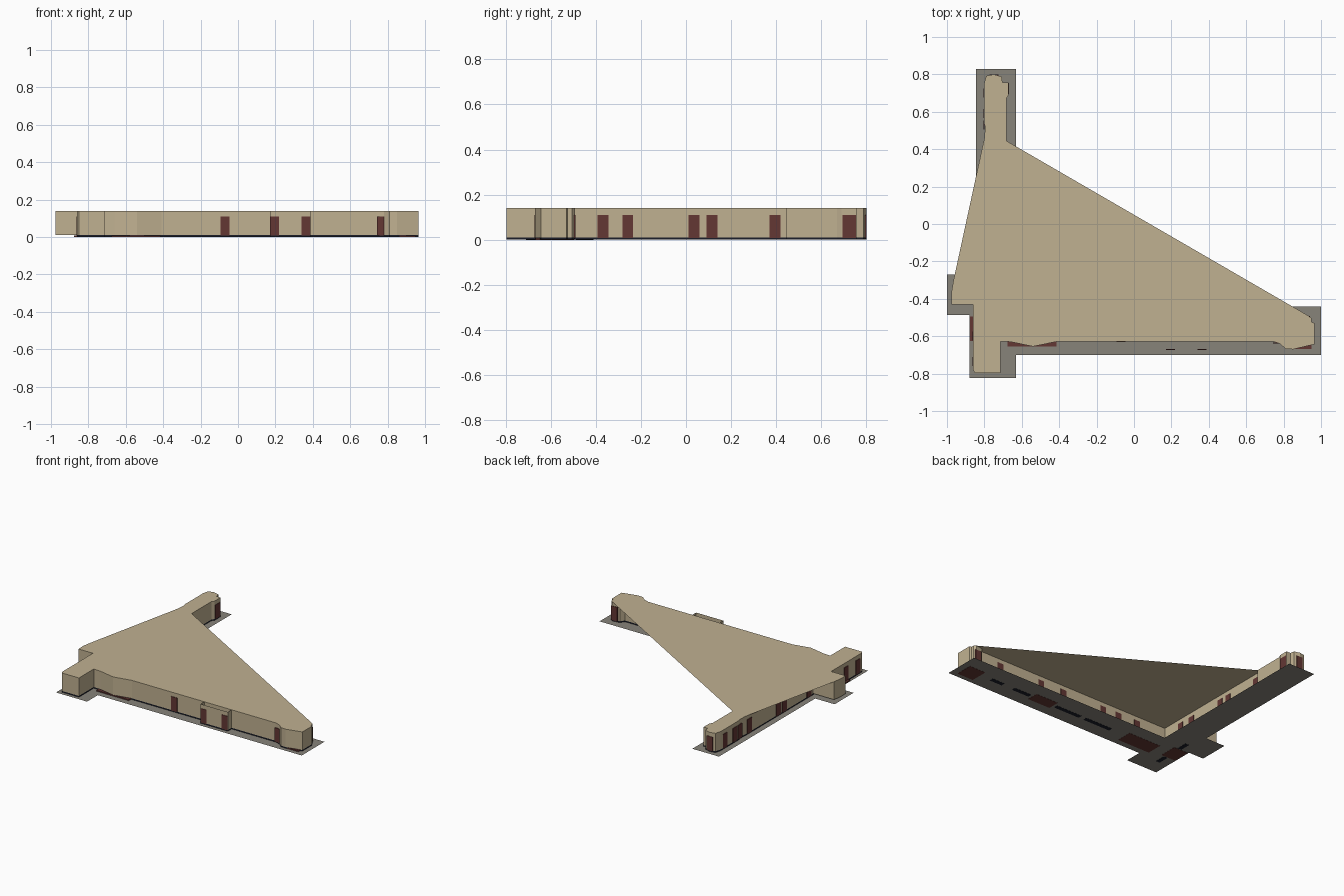
import bpy, bmesh, math

if "Cube" in bpy.data.objects:
    bpy.data.objects.remove(bpy.data.objects["Cube"])


def material(name, rgb):
    m = bpy.data.materials.new(name)
    m.diffuse_color = (*rgb, 1)
    m.use_nodes = True
    m.node_tree.nodes["Principled BSDF"].inputs["Base Color"].default_value = m.diffuse_color
    return m


TAN = material("tan_wall", (0.53, 0.44, 0.285))
GREY = material("grey_paving", (0.245, 0.228, 0.195))
RED = material("brown_red", (0.125, 0.038, 0.034))
NAVY = material("dark_navy", (0.010, 0.012, 0.022))

Z0, Z1, DOOR_TOP = 0.01, 0.14, 0.11


def finish(name, bm, mat):
    me = bpy.data.meshes.new(name)
    bm.to_mesh(me)
    bm.free()
    me.materials.append(mat)
    ob = bpy.data.objects.new(name, me)
    bpy.context.collection.objects.link(ob)
    return ob


def sheet(name, pts, z, mat):
    """Flat polygon at height z."""
    bm = bmesh.new()
    f = bm.faces.new([bm.verts.new((x, y, z)) for x, y in pts])
    f.normal_update()
    if f.normal.z < 0:
        f.normal_flip()
    return finish(name, bm, mat)


def wall(name, pts, z0, z1, mat, closed=True):
    """Vertical sheet following an outline, without caps."""
    bm = bmesh.new()
    low = [bm.verts.new((x, y, z0)) for x, y in pts]
    top = [bm.verts.new((x, y, z1)) for x, y in pts]
    n = len(pts)
    for i in range(n if closed else n - 1):
        j = (i + 1) % n
        bm.faces.new((low[i], low[j], top[j], top[i]))
    return finish(name, bm, mat)


def box(name, x0, x1, y0, y1, z0, z1, mat):
    bm = bmesh.new()
    bmesh.ops.create_cube(bm, size=1)
    for v in bm.verts:
        v.co = (x0 + (v.co.x + 0.5) * (x1 - x0),
                y0 + (v.co.y + 0.5) * (y1 - y0),
                z0 + (v.co.z + 0.5) * (z1 - z0))
    return finish(name, bm, mat)


# Outline, counter-clockwise: front side, right tip, inner corner, back leg, left side
front = [(-0.975, -0.43), (-0.86, -0.43), (-0.86, -0.78), (-0.85, -0.797),
         (-0.715, -0.797), (-0.715, -0.627), (-0.66, -0.63), (-0.54, -0.655),
         (-0.41, -0.628), (0.74, -0.627), (0.78, -0.64), (0.81, -0.667), (0.85, -0.67),
         (0.965, -0.643), (0.965, -0.53), (0.95, -0.525), (0.95, -0.505), (0.935, -0.492)]
inner = [(0.88, -0.50), (0.86, -0.53), (-0.708, -0.53), (-0.708, 0.445)]
back = [(-0.683, 0.445), (-0.683, 0.67), (-0.67, 0.69), (-0.67, 0.757),
        (-0.703, 0.757), (-0.708, 0.788), (-0.75, 0.80), (-0.79, 0.792),
        (-0.802, 0.75), (-0.802, 0.54), (-0.796, 0.52), (-0.80, 0.46)]
left = [(-0.80, -0.31)]
corner = [(-0.967, -0.31), (-0.977, -0.37)]

wall("outer_walls", front + inner + back + left + corner, Z0, Z1, TAN)
# The roof spans straight between the leg ends
sheet("roof", front + back + corner, Z1, TAN)
# Dark base strip below the walls
wall("base_strip", front[1:] + inner + back + [(-0.80, -0.43)], 0.001, Z0, NAVY)

# Open porch on the front
porch = [(0.17, -0.627), (0.17, -0.67), (0.388, -0.67), (0.388, -0.627)]
wall("porch_walls", porch, Z0, Z1, TAN, closed=False)
wall("porch_base_strip", porch, 0.001, Z0, NAVY, closed=False)

# Paving sheet
sheet("paving", [(-0.845, 0.83), (-0.845, -0.27), (-1, -0.27), (-1, -0.487),
                 (-0.88, -0.487), (-0.88, -0.823), (-0.632, -0.823),
                 (-0.632, -0.70), (1, -0.70), (1, -0.44), (-0.632, -0.44),
                 (-0.632, 0.83)], 0.001, GREY)

# Floor panels, visible from below
for i, (x0, x1, y0, y1) in enumerate([(0.82, 0.95, -0.667, -0.54),
                                      (0.20, 0.38, -0.625, -0.54),
                                      (-0.675, -0.415, -0.655, -0.54),
                                      (-0.876, -0.76, -0.625, -0.495)]):
    box(f"floor_panel_{i}", x0, x1, y0, y1, 0, 0.009, RED)
for i, (x0, x1, y0, y1) in enumerate([(0.40, 0.54, -0.60, -0.57),
                                      (-0.03, 0.18, -0.60, -0.57),
                                      (-0.29, -0.07, -0.60, -0.57),
                                      (0.63, 0.73, -0.60, -0.57),
                                      (-0.815, -0.785, -0.71, -0.63),
                                      (-0.815, -0.785, -0.49, -0.41)]):
    box(f"floor_strip_{i}", x0, x1, y0, y1, 0, 0.008, NAVY)


# Doors: thin plates on the walls
def doors(name, axis, fixed, centres, width=0.048):
    for i, c in enumerate(centres):
        a, b = c - width / 2, c + width / 2
        s, e = fixed - 0.003, fixed + 0.003
        args = (a, b, s, e) if axis == 'x' else (s, e, a, b)
        box(f"{name}_{i}", *args, 0.008, DOOR_TOP, RED)


doors("front_door", 'x', -0.628, [-0.07])
doors("porch_door", 'x', -0.67, [0.194, 0.363])
doors("front_tip_door", 'x', -0.637, [0.766])
doors("tip_back_door", 'x', -0.494, [0.918])
doors("inner_front_door", 'x', -0.53, [0.70, 0.35, 0.16, -0.18, -0.31, -0.47])
doors("inner_side_door", 'y', -0.708, [-0.368, -0.258, 0.035, 0.115])
doors("inner_edge_door", 'y', -0.708, [0.395])
doors("inner_end_door", 'y', -0.67, [0.724], 0.058)
doors("back_end_door", 'x', 0.797, [-0.748])
doors("left_door", 'y', -0.802, [0.70, 0.59, 0.53, 0.42, 0.09, 0.02, -0.26])
doors("left_front_door", 'y', -0.86, [-0.60, -0.735])
